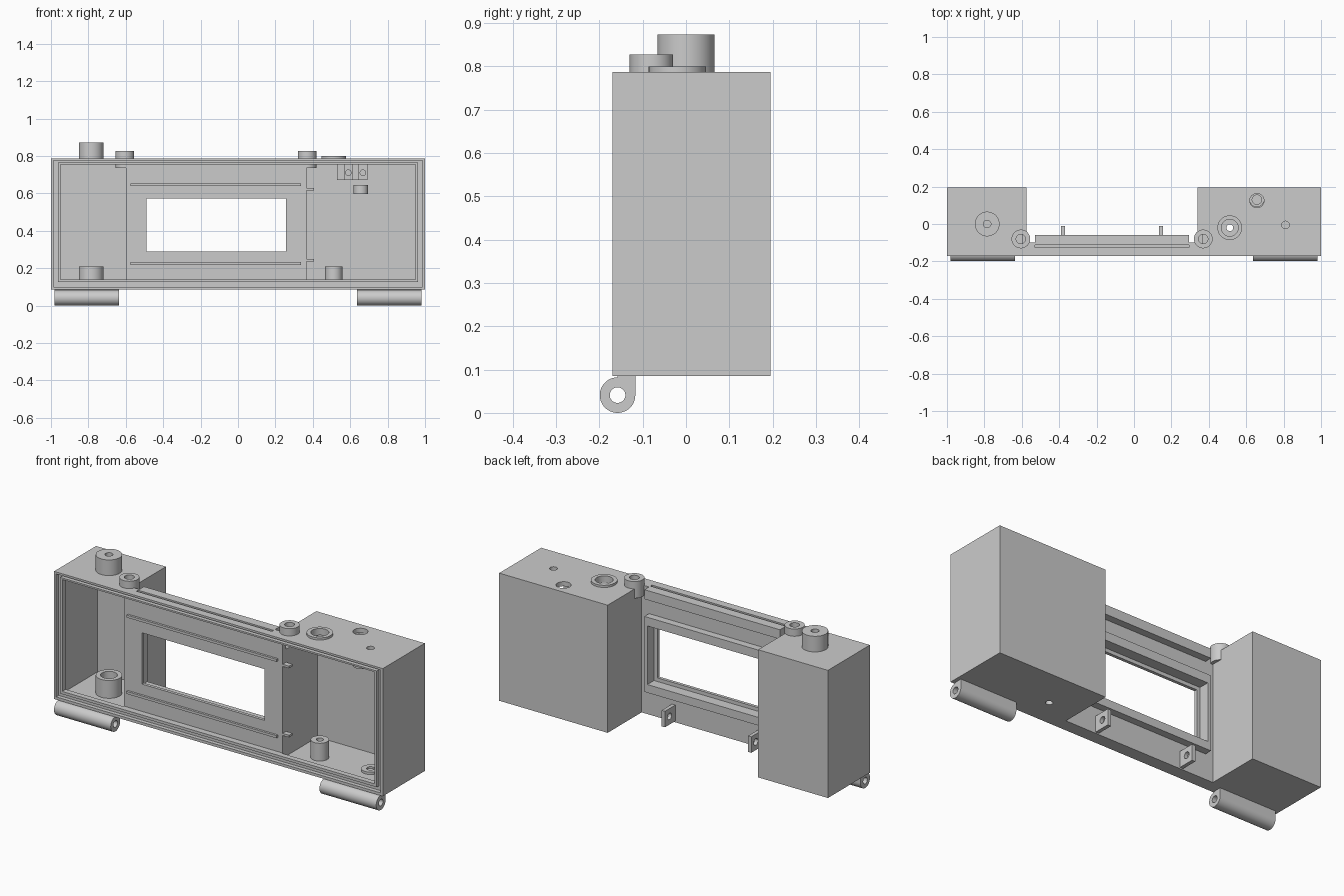
import bpy, bmesh, math
from mathutils import Matrix

if "Cube" in bpy.data.objects:
    bpy.data.objects.remove(bpy.data.objects["Cube"])


def make(name, bm):
    bmesh.ops.recalc_face_normals(bm, faces=bm.faces)
    me = bpy.data.meshes.new(name)
    bm.to_mesh(me)
    bm.free()
    ob = bpy.data.objects.new(name, me)
    bpy.context.collection.objects.link(ob)
    return ob


def box(name, x0, x1, y0, y1, z0, z1):
    bm = bmesh.new()
    m = Matrix.Translation(((x0 + x1) / 2, (y0 + y1) / 2, (z0 + z1) / 2)) @ \
        Matrix.Diagonal((x1 - x0, y1 - y0, z1 - z0, 1))
    bmesh.ops.create_cube(bm, size=1, matrix=m)
    return make(name, bm)


def prism(name, pts, z0, z1):
    bm = bmesh.new()
    f = bm.faces.new([bm.verts.new((x, y, z0)) for x, y in pts])
    r = bmesh.ops.extrude_face_region(bm, geom=[f])
    bmesh.ops.translate(bm, vec=(0, 0, z1 - z0),
                        verts=[v for v in r['geom'] if isinstance(v, bmesh.types.BMVert)])
    return make(name, bm)


def smooth(ob):
    bpy.ops.object.select_all(action='DESELECT')
    bpy.context.view_layer.objects.active = ob
    ob.select_set(True)
    bpy.ops.object.shade_smooth_by_angle(angle=math.radians(30))


def rod(name, loc, r, length, axis='Z', n=48):
    """Cylinder starting at loc and running along +axis."""
    bm = bmesh.new()
    rot = {'Z': Matrix(), 'X': Matrix.Rotation(math.pi / 2, 4, 'Y'),
           'Y': Matrix.Rotation(-math.pi / 2, 4, 'X')}[axis]
    m = Matrix.Translation(loc) @ rot @ Matrix.Translation((0, 0, length / 2))
    bmesh.ops.create_cone(bm, cap_ends=True, segments=n, radius1=r, radius2=r,
                          depth=length, matrix=m)
    return make(name, bm)


def boolean(ob, other, op='DIFFERENCE'):
    mod = ob.modifiers.new('bool', 'BOOLEAN')
    mod.operation, mod.object, mod.solver = op, other, 'EXACT'
    bpy.context.view_layer.objects.active = ob
    bpy.ops.object.modifier_apply(modifier=mod.name)
    bpy.data.objects.remove(other)


def cut_box(ob, *b):
    boolean(ob, box('cutter', *b))


def tube(name, x, y, z0, z1, r, ri, floor=None):
    ob = rod(name, (x, y, z0), r, z1 - z0)
    start = z0 - 0.01 if floor is None else floor
    boolean(ob, rod('cutter', (x, y, start), ri, z1 - start + 0.01))
    smooth(ob)
    return ob


# main housing: shallow centre with two deep end boxes
Z0, Z1, F, B = 0.085, 0.787, -0.17, 0.195
body = prism('housing', [(-1, F), (1, F), (1, B), (0.34, B), (0.34, -0.1),
                         (-0.575, -0.1), (-0.575, B), (-1, B)], Z0, Z1)
cut_box(body, -0.973, -0.6, -0.14, 0.168, 0.112, 0.762)
cut_box(body, 0.366, 0.973, -0.14, 0.168, 0.112, 0.762)
cut_box(body, -0.95, 0.95, -0.2, -0.135, 0.14, 0.755)

# seal groove around the front opening
for b in [(-0.987, -0.963, 0.1, 0.776), (0.963, 0.987, 0.1, 0.776),
          (-0.98, 0.98, 0.1, 0.125), (-0.98, 0.98, 0.764, 0.776)]:
    cut_box(body, b[0], b[1], -0.2, -0.148, b[2], b[3])

# window opening, thin slot in the top edge
cut_box(body, -0.49, 0.257, -0.2, 0.0, 0.29, 0.572)
cut_box(body, -0.51, 0.277, -0.118, 0.0, 0.27, 0.592)
cut_box(body, -0.53, 0.295, -0.126, -0.112, 0.77, 0.85)

# holes in roof and floor
for x, y, r, z in [(-0.605, -0.08, 0.025, 0.7), (0.37, -0.08, 0.025, 0.7),
                   (0.512, -0.02, 0.045, 0.7), (0.657, 0.125, 0.038, 0.7),
                   (0.81, -0.005, 0.02, 0.7), (0.512, -0.02, 0.018, 0.05)]:
    boolean(body, rod('cutter', (x, y, z), r, 0.12))

# raised window frame and top rail on the back
frame = box('window_frame', -0.53, 0.295, -0.102, -0.06, 0.225, 0.64)
cut_box(frame, -0.51, 0.277, -0.2, 0.0, 0.27, 0.592)
box('back_top_rail', -0.53, 0.295, -0.102, -0.06, 0.735, Z1)

# guide ribs and catches on the inner panel
for i, z in enumerate((0.225, 0.645)):
    box(f'guide_rib_{i}', -0.575, 0.337, -0.147, -0.134, z - 0.007, z + 0.007)
for i, z in enumerate((0.242, 0.622)):
    box(f'side_catch_{i}', 0.36, 0.405, -0.135, -0.105, z - 0.006, z + 0.006)

# mounting tabs with holes on the back
for i, x in enumerate((-0.38, 0.145)):
    tab = box(f'mount_tab_{i}', x - 0.01, x + 0.01, -0.102, -0.01, 0.092, 0.18)
    boolean(tab, rod('cutter', (x - 0.05, -0.05, 0.137), 0.018, 0.1, 'X', 24))
    smooth(tab)

# bosses and collars on the roof
tube('screw_boss_left', -0.605, -0.08, 0.735, 0.827, 0.05, 0.025)
tube('screw_boss_right', 0.37, -0.08, 0.735, 0.827, 0.05, 0.025)
tube('tall_boss', -0.785, 0, Z1 - 0.005, 0.873, 0.066, 0.02, 0.80)
tube('knob_collar', 0.512, -0.02, Z1 - 0.005, 0.799, 0.066, 0.045)

# bosses inside the end boxes
tube('floor_socket', -0.785, 0, 0.11, 0.21, 0.066, 0.042, 0.13)
tube('floor_post', 0.512, -0.02, 0.11, 0.21, 0.046, 0.018)
tube('floor_ring', 0.81, -0.005, 0.11, 0.125, 0.046, 0.02, 0.115)
tube('wall_ring', 0.657, 0.13, 0.597, 0.645, 0.039, 0.025)

# bracket hanging from the roof, two drilled lugs
box('bracket_plate', 0.53, 0.69, 0.065, 0.08, 0.672, 0.765)
for i, x in enumerate((0.59, 0.668)):
    lug = box(f'bracket_lug_{i}', x - 0.024, x + 0.024, 0.03, 0.066, 0.672, 0.765)
    boolean(lug, rod('cutter', (x, 0.0, 0.71), 0.015, 0.055, 'Y', 24))
    smooth(lug)

# hinge barrels under the front edge
for name, x in (('hinge_left', -0.98), ('hinge_right', 0.635)):
    hinge = rod(name, (x, -0.158, 0.041), 0.041, 0.345, 'X')
    boolean(hinge, box('web', x, x + 0.345, -0.158, -0.117, 0.041, 0.087), 'UNION')
    boolean(hinge, rod('cutter', (x - 0.1, -0.158, 0.041), 0.018, 0.6, 'X'))
    smooth(hinge)
